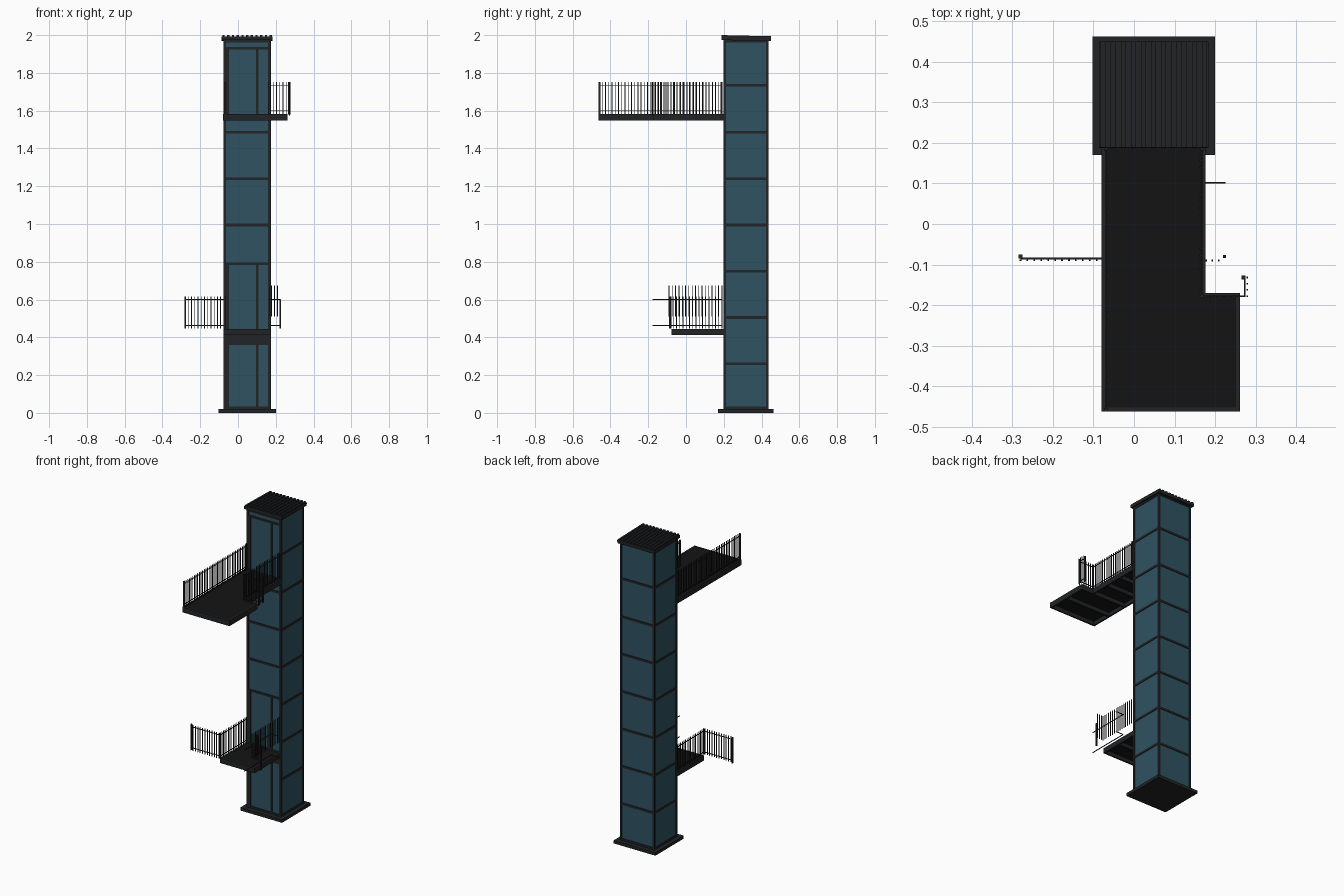
import bpy, bmesh
from math import radians

if "Cube" in bpy.data.objects:
    bpy.data.objects.remove(bpy.data.objects["Cube"])


def material(name, rgb):
    m = bpy.data.materials.new(name)
    m.diffuse_color = (*rgb, 1)
    m.use_nodes = True
    m.node_tree.nodes["Principled BSDF"].inputs["Base Color"].default_value = m.diffuse_color
    return m


STEEL = material("dark_steel", (0.016, 0.017, 0.019))
GLASS = material("teal_glass", (0.028, 0.085, 0.12))
DECK = material("black_deck", (0.007, 0.007, 0.007))


def boxes(name, items, mat):
    """One object made of boxes (x0, x1, y0, y1, z0, z1)."""
    bm = bmesh.new()
    for x0, x1, y0, y1, z0, z1 in items:
        geo = bmesh.ops.create_cube(bm, size=1)
        for v in geo["verts"]:
            v.co = ((x0 + x1) / 2 + v.co.x * (x1 - x0),
                    (y0 + y1) / 2 + v.co.y * (y1 - y0),
                    (z0 + z1) / 2 + v.co.z * (z1 - z0))
    me = bpy.data.meshes.new(name)
    bm.to_mesh(me)
    bm.free()
    me.materials.append(mat)
    ob = bpy.data.objects.new(name, me)
    bpy.context.collection.objects.link(ob)
    return ob


def bar(a, b, w):
    """Axis-aligned square bar from a to b."""
    out = []
    for p, q in zip(a, b):
        lo, hi = min(p, q), max(p, q)
        out += [lo - w / 2, hi + w / 2] if hi - lo < 1e-6 else [lo, hi]
    return tuple(out)


def railing(name, a, b, z0, z1, rails, step=0.017, off=(0, 0), posts=()):
    """Straight railing in plan from a to b, balusters offset beside the rails."""
    items = [bar((*a, z), (*b, z), 0.004) for z in rails]
    length = max(abs(b[0] - a[0]), abs(b[1] - a[1]))
    n = max(1, round(length / step))
    for i in range(n + 1):
        x = a[0] + (b[0] - a[0]) * i / n + off[0]
        y = a[1] + (b[1] - a[1]) * i / n + off[1]
        items.append(bar((x, y, z0), (x, y, z1), 0.004))
    for p in posts:
        items.append(bar((*p, z0), (*p, z1), 0.009))
    return boxes(name, items, STEEL)


X0, X1, Y0, Y1, TOP = -0.077, 0.174, 0.198, 0.437, 1.975
W = 0.014

# base slab
boxes("base_slab", [(-0.102, 0.2, 0.17, 0.463, 0, 0.02)], STEEL)

# corner posts
boxes("corner_posts", [(x, x + W, y, y + W, 0.02, TOP)
                       for x in (X0, X1 - W) for y in (Y0, Y1 - W)], STEEL)

# horizontal frame rings on sides and back
rings = []
for z in (0.026, 0.26, 0.505, 0.75, 0.995, 1.24, 1.485, 1.735, 1.967):
    a, b = z - 0.007, z + 0.007
    rings += [(X0, X0 + W, Y0 + W, Y1 - W, a, b),
              (X1 - W, X1, Y0 + W, Y1 - W, a, b),
              (X0 + W, X1 - W, Y1 - W, Y1, a, b)]
boxes("frame_rings", rings, STEEL)

# front crossbars and door frames
front = [(X0 + W, X1 - W, Y0, Y0 + W, z - 0.007, z + 0.007)
         for z in (0.026, 0.79, 0.995, 1.24, 1.485, 1.93, 1.967)]
front.append((X0 + W, X1 - W, Y0, Y0 + W, 0.36, 0.445))
for a, b in ((0.033, 0.36), (0.445, 0.783), (1.55, 1.923)):
    front += [(X0 + W, -0.048, Y0, Y0 + W, a, b), (0.096, 0.108, Y0, Y0 + W, a, b)]
boxes("front_frame", front, STEEL)

# glass walls set slightly behind the frame
g = 0.004
boxes("glass_walls", [
    (X0 + g, X0 + 2 * g, Y0 + g, Y1 - g, 0.02, TOP - 0.004),
    (X1 - 2 * g, X1 - g, Y0 + g, Y1 - g, 0.02, TOP - 0.004),
    (X0 + 2 * g, X1 - 2 * g, Y0 + g, Y0 + 2 * g, 0.02, TOP - 0.004),
    (X0 + 2 * g, X1 - 2 * g, Y1 - 2 * g, Y1 - g, 0.02, TOP - 0.004)], GLASS)

# ribbed roof, tilted down to the back
roof = [(-0.135, 0.135, -0.131, 0.131, -0.013, 0.007)]
roof += [(x - 0.006, x + 0.006, -0.131, 0.131, 0.007, 0.013)
         for x in [-0.125 + 0.025 * i for i in range(11)]]
ob = boxes("ribbed_roof", roof, STEEL)
ob.location = (0.0485, 0.319, 1.984)
ob.rotation_euler.x = radians(-1.3)

# upper landing: deck, edge beams and cross joists
U0, U1 = 1.547, 1.582
boxes("upper_deck", [(-0.074, 0.17, -0.458, 0.198, U1 - 0.01, U1 - 0.001),
                     (0.17, 0.256, -0.458, -0.174, U1 - 0.01, U1 - 0.001)], DECK)
e = 0.01
beams = [(-0.08, -0.08 + e, -0.463, 0.198, U0, U1),
         (-0.07, 0.262, -0.463, -0.463 + e, U0, U1),
         (0.262 - e, 0.262, -0.453, -0.17, U0, U1),
         (0.177 - e, 0.252, -0.18, -0.17, U0, U1),
         (0.177 - e, 0.177, -0.17, 0.198, U0, U1),
         (-0.07, 0.167, 0.188, 0.198, U0, U1)]
beams += [(-0.07, 0.252 if y < -0.2 else 0.167, y - 0.005, y + 0.005, U0, U1 - 0.01)
          for y in (-0.32, -0.175, -0.05, 0.07)]
boxes("upper_landing_beams", beams, STEEL)

# lower landing
L0, L1 = 0.412, 0.445
boxes("lower_deck", [(-0.07, 0.168, -0.07, 0.198, L1 - 0.01, L1 - 0.001)], DECK)
boxes("lower_landing_beams", [
    (-0.077, -0.067, -0.076, 0.198, L0, L1), (0.164, 0.174, -0.076, 0.198, L0, L1),
    (-0.067, 0.164, -0.076, -0.066, L0, L1), (-0.067, 0.164, 0.188, 0.198, L0, L1),
    (-0.067, 0.164, 0.055, 0.065, L0, L1 - 0.01)], STEEL)

# upper railings
UR = (1.6, 1.735)
railing("upper_left_railing", (-0.07, -0.46), (-0.07, 0.19), 1.575, 1.752, UR,
        off=(0.004, 0), posts=[(-0.07, -0.458), (-0.07, 0.186)])
railing("upper_right_railing", (0.168, -0.178), (0.168, 0.19), 1.575, 1.752, UR,
        off=(-0.004, 0), posts=[(0.168, -0.178), (0.168, 0.186)])
railing("upper_return_railing", (0.17, -0.178), (0.273, -0.178), 1.575, 1.752, UR)
railing("upper_end_railing", (0.273, -0.178), (0.273, -0.132), 1.58, 1.752, UR,
        off=(0.006, 0), posts=[(0.27, -0.132)])

# lower railings
LR = (0.463, 0.6)
railing("lower_wing_railing", (-0.28, -0.085), (-0.075, -0.085), 0.447, 0.615, LR,
        off=(0, -0.004), posts=[(-0.28, -0.08)])
railing("lower_left_railing", (-0.07, -0.085), (-0.07, 0.19), 0.447, 0.615, LR,
        posts=[(-0.07, -0.085)])
railing("lower_right_railing", (0.165, -0.09), (0.165, 0.19), 0.51, 0.675, ())
boxes("lower_right_rails", [bar((0.17, -0.178, z), (0.17, 0.1, z), 0.004) for z in LR]
      + [bar((0.17, 0.102, z), (0.226, 0.102, z), 0.004) for z in LR]
      + [bar((0.223, -0.08, 0.447), (0.223, -0.08, 0.6), 0.008)]
      + [bar((x, -0.09, 0.51), (x, -0.09, 0.675), 0.004) for x in (0.178, 0.193, 0.209)], STEEL)
